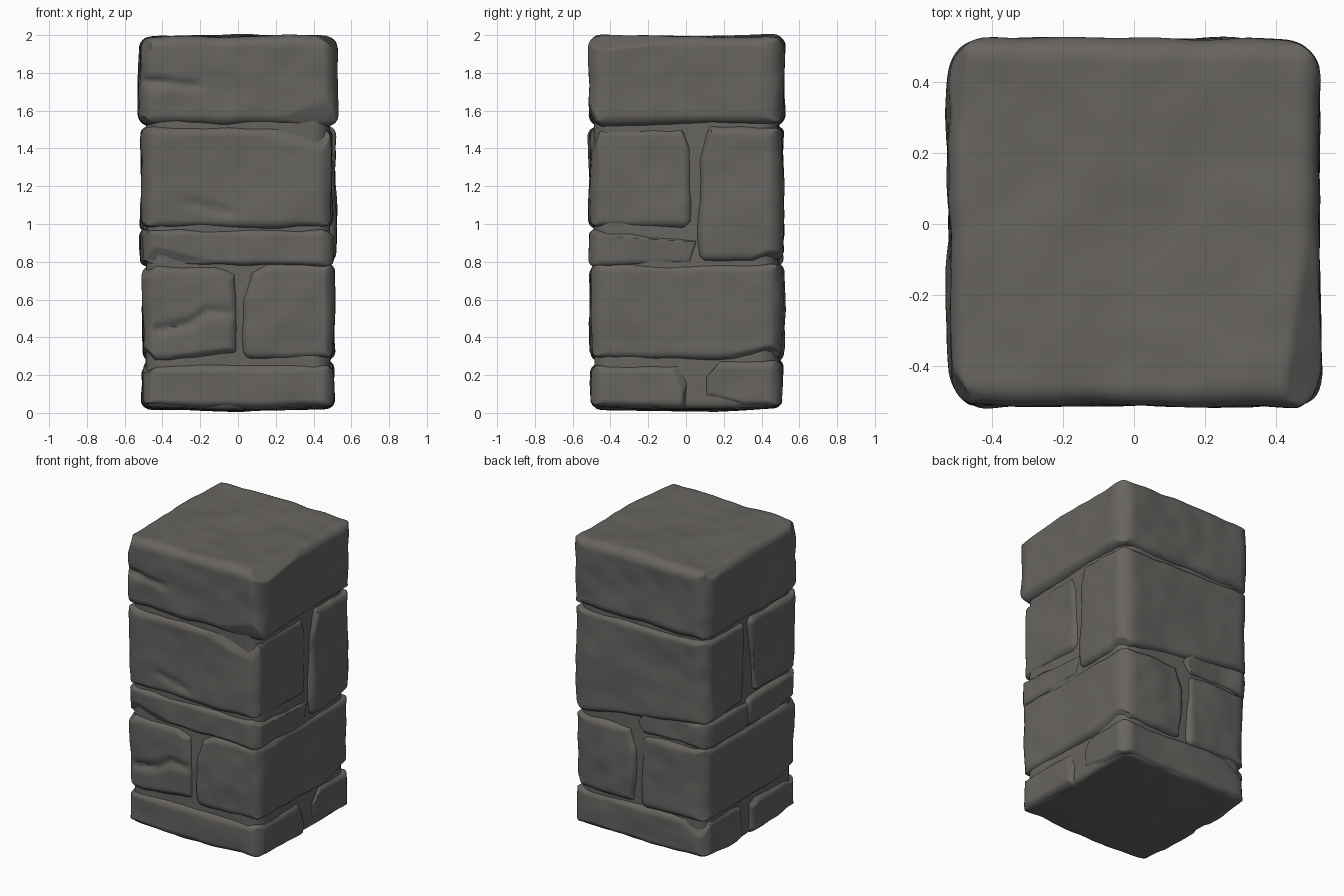
import bpy, bmesh, math, random
from mathutils import Vector, noise

if "Cube" in bpy.data.objects:
    bpy.data.objects.remove(bpy.data.objects["Cube"])

random.seed(11)
stone_mat = bpy.data.materials.new("dark grey stone")
stone_mat.diffuse_color = (0.135, 0.127, 0.118, 1)
stone_mat.use_nodes = True
stone_mat.node_tree.nodes["Principled BSDF"].inputs["Base Color"].default_value = stone_mat.diffuse_color


def crack_depth(p, cracks):
    """Depth of the carved cracks on the front at point p."""
    d = 0
    if p.y > -0.4:
        return 0
    for x0, z0, x1, z1, depth in cracks:
        a, b = Vector((x0, z0)), Vector((x1, z1))
        q = Vector((p.x, p.z)) - a
        ab = b - a
        t = max(0, min(1, q.dot(ab) / ab.length_squared))
        away = (q - ab * t).length
        d = max(d, depth * math.exp(-(away / 0.025) ** 2))
    return d


def round_pillar(p, half, r=0.1):
    """Wear down the four upright corners of the whole pillar and its underside."""
    k = half - r
    q = Vector((max(-k, min(k, p.x)), max(-k, min(k, p.y))))
    d = Vector((p.x, p.y)) - q
    if d.length > r and abs(d.x) > 0 and abs(d.y) > 0:
        d *= r / d.length
        p.x, p.y = q.x + d.x, q.y + d.y
    if p.z < 0.12:
        p.z += 0.07 * (p.x ** 2 + p.y ** 2) * (1 - p.z / 0.12)


def block(name, lo, hi, r=0.045, cells=36, rough=0.016, slope=0.0, chips=(), cracks=(),
          worn=7, hull=0.51):
    """Rounded, worn stone between two corners; slope raises the bottom towards -x."""
    lo, hi = Vector(lo), Vector(hi)
    mid, half = (lo + hi) / 2, (hi - lo) / 2
    planes = [(Vector(n).normalized(), Vector(p)) for n, p in chips]
    # random small chips on edges and corners
    for _ in range(worn):
        s = [random.choice((-1, 1)) for _ in range(3)]
        k = random.randrange(3)
        n = Vector([s[i] * random.uniform(0.5, 1) for i in range(3)])
        n[k] *= random.uniform(0.1, 0.5)
        corner = Vector([mid[i] + s[i] * half[i] for i in range(3)])
        n.normalize()
        planes.append((n, corner - n * random.uniform(0.03, 0.065)))
    bm = bmesh.new()
    bmesh.ops.create_cube(bm, size=2)
    bmesh.ops.subdivide_edges(bm, edges=bm.edges[:], cuts=cells - 1, use_grid_fill=True)
    inner = half - Vector((r, r, r))
    for v in bm.verts:
        u = v.co
        # rings crowd towards the edges, then the edges are rounded
        p = Vector([half[i] * (0.5 * u[i] + 0.5 * math.sin(u[i] * math.pi / 2)) for i in range(3)])
        q = Vector([max(-inner[i], min(inner[i], p[i])) for i in range(3)])
        out = (p - q).normalized()
        p = mid + q + out * r
        if slope:
            w = (0.5 - p.x) * (hi.z - p.z) / (hi.z - lo.z)
            p.z += slope * max(0, w)
        round_pillar(p, hull)
        for n, at in planes:
            over = (p - at).dot(n)
            if over > 0:
                p -= n * over
        # broad unevenness, plus small ridges
        n1 = noise.noise(p * 3.1 + mid * 7)
        n2 = noise.noise(p * 8.0 + mid * 5)
        p += out * (rough * n1 + rough * 0.4 * n2)
        p.y += crack_depth(p, cracks)
        v.co = p
    bmesh.ops.recalc_face_normals(bm, faces=bm.faces[:])
    me = bpy.data.meshes.new(name)
    bm.to_mesh(me)
    bm.free()
    me.materials.append(stone_mat)
    ob = bpy.data.objects.new(name, me)
    bpy.context.collection.objects.link(ob)
    bpy.ops.object.select_all(action='DESELECT')
    ob.select_set(True)
    bpy.context.view_layer.objects.active = ob
    bpy.ops.object.shade_smooth_by_angle(angle=math.radians(45))
    return ob


# mortar core showing in the joints
block("mortar_core", (-0.484, -0.484, 0.008), (0.484, 0.49, 1.9), r=0.03, rough=0.01,
      worn=0, hull=0.487)

# bottom course: two stones side by side in depth
block("base_front_stone", (-0.51, -0.502, 0.012), (0.505, 0.015, 0.255))
block("base_back_stone", (-0.505, 0.095, 0.012), (0.505, 0.507, 0.28),
      chips=[((0.3, -1, 0.9), (0.45, 0.13, 0.23))])

# second course: left and right stones
block("lower_left_stone", (-0.507, -0.502, 0.275), (-0.012, 0.512, 0.775),
      cracks=[(-0.42, 0.44, -0.26, 0.47, 0.022), (-0.26, 0.47, -0.16, 0.54, 0.022),
              (-0.16, 0.54, -0.05, 0.53, 0.016)])
block("lower_right_stone", (0.025, -0.502, 0.285), (0.51, 0.516, 0.79), hull=0.514)

# thin course, wrapping round the left side
block("thin_front_stone", (-0.512, -0.507, 0.785), (0.495, 0.06, 0.967), r=0.03, worn=4,
      chips=[((-0.26, -2.5, -1), (-0.15, -0.5, 0.79))])
block("thin_back_stone", (-0.512, -0.1, 0.785), (0.03, 0.507, 0.95), r=0.03, worn=3)

# tall course: front stone and a back stone with a sloping underside
block("upper_front_stone", (-0.512, -0.51, 0.98), (0.497, 0.03, 1.508),
      chips=[((0.3, -2.5, 1), (0.1, -0.505, 1.49))],
      cracks=[(-0.25, 1.11, -0.05, 1.06, 0.012)])
block("upper_back_stone", (-0.512, 0.07, 0.8), (0.512, 0.517, 1.512), slope=0.16, hull=0.516)

# cap stone
block("cap_stone", (-0.521, -0.511, 1.525), (0.523, 0.52, 1.993), r=0.06, cells=44, worn=8,
      hull=0.52, chips=[((0.37, -2.5, -1), (0.2, -0.505, 1.54))],
      cracks=[(-0.48, 1.755, -0.38, 1.75, 0.025), (-0.38, 1.75, -0.22, 1.73, 0.015)])
